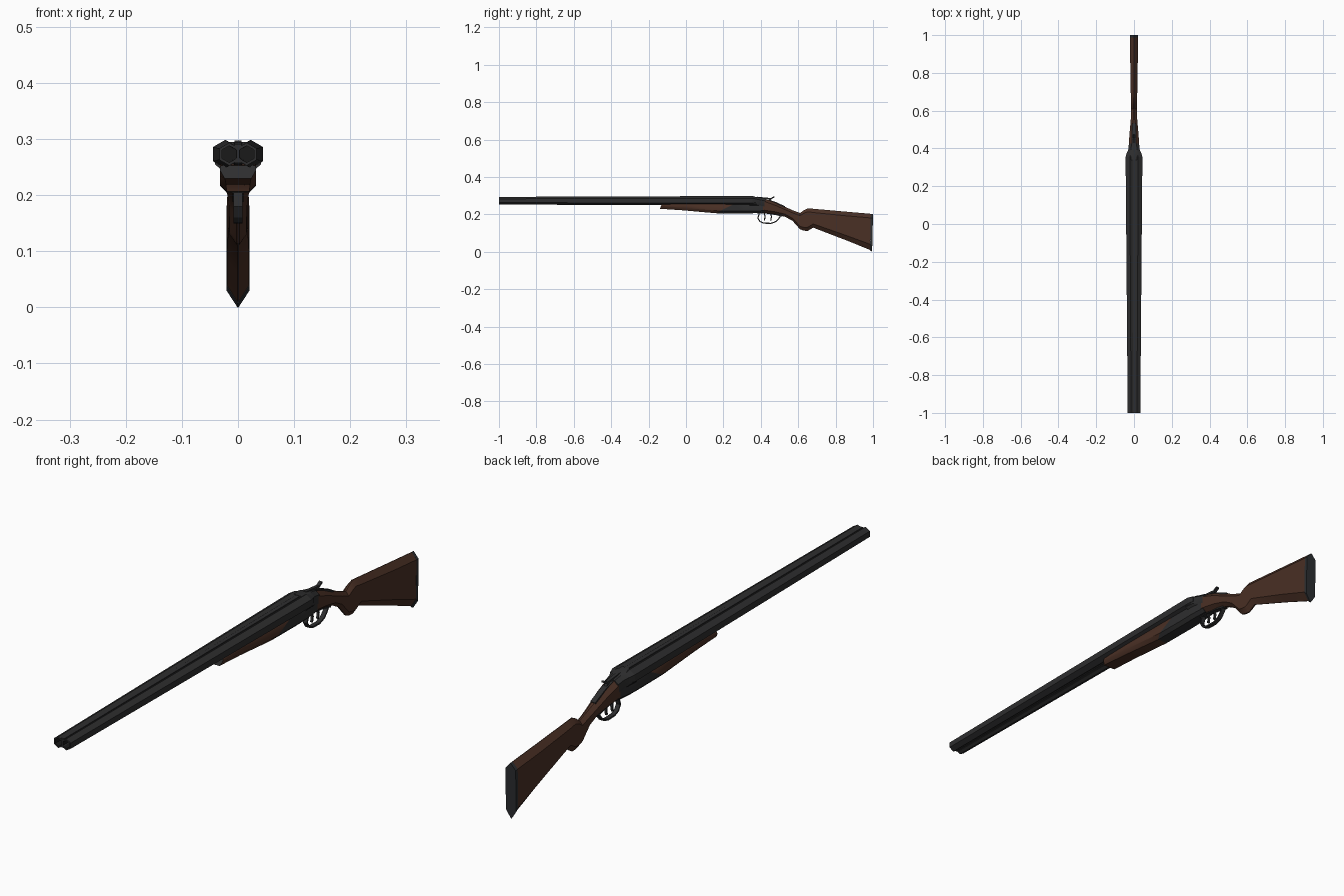
import bpy, bmesh, math

def mat(name, rgb):
    m = bpy.data.materials.new(name)
    m.diffuse_color = (*rgb, 1)
    return m

STEEL = mat("dark_steel", (0.027, 0.027, 0.028))
WOOD = mat("walnut_wood", (0.068, 0.029, 0.018))
BUTT = mat("butt_rubber", (0.024, 0.027, 0.030))
BORE = mat("bore_black", (0.010, 0.010, 0.010))

def finish(name, bm, mats, angle=35):
    bmesh.ops.recalc_face_normals(bm, faces=bm.faces)
    me = bpy.data.meshes.new(name)
    bm.to_mesh(me)
    bm.free()
    ob = bpy.data.objects.new(name, me)
    bpy.context.collection.objects.link(ob)
    for m in mats:
        me.materials.append(m)
    bpy.ops.object.select_all(action='DESELECT')
    ob.select_set(True)
    bpy.context.view_layer.objects.active = ob
    if angle:
        bpy.ops.object.shade_smooth_by_angle(angle=math.radians(angle))
    return ob

def bridge(bm, rings):
    faces = []
    for a, b in zip(rings, rings[1:]):
        n = len(a)
        faces.append([bm.faces.new((a[i], a[(i + 1) % n], b[(i + 1) % n], b[i])) for i in range(n)])
    return faces

def loft(name, sections, mats, front=0):
    """Section: y, top, bottom, half width, top flat, bottom flat, top chamfer, bottom chamfer, top shear."""
    bm = bmesh.new()
    rings = []
    for y, t, b, w, tw, bw, ct, cb, sh in sections:
        half = [(tw, t), (w, t - ct), (w, b + cb), (bw, b)]
        pts = half + [(-x, z) for x, z in reversed(half)]
        rings.append([bm.verts.new((x, y + sh * (z - b) / (t - b), z)) for x, z in pts])
    bridge(bm, rings)
    cap = bm.faces.new(rings[0])
    cap.material_index = front
    bm.faces.new(rings[-1])
    return finish(name, bm, mats)

def strip(name, path, half, thick):
    """Flat bar following a y-z path."""
    bm = bmesh.new()
    rows = [[bm.verts.new((s * half, y, z)) for s in (-1, 1)] for y, z in path]
    for a, b in zip(rows, rows[1:]):
        bm.faces.new((a[0], a[1], b[1], b[0]))
    ob = finish(name, bm, [STEEL], 0)
    sol = ob.modifiers.new("thickness", 'SOLIDIFY')
    sol.thickness = thick
    sol.offset = 0
    return ob

# Twin six-sided barrels, tapered, with hollow muzzles
def barrel(name, side):
    bm = bmesh.new()
    rings = []
    for y, r, cx in ((0.378, 0.018, 0.022), (0.355, 0.0255, 0.0225), (0.15, 0.0245, 0.0215),
                     (-1, 0.0205, 0.0155), (-1, 0.015, 0.0155), (-0.85, 0.015, 0.0165)):
        rings.append([bm.verts.new((side * cx + r * math.sin(k * math.pi / 3), y,
                                    0.273 + r * math.cos(k * math.pi / 3))) for k in range(6)])
    rows = bridge(bm, rings)
    for f in rows[-1] + [bm.faces.new(rings[-1])]:
        f.material_index = 1
    bm.faces.new(rings[0])
    finish(name, bm, [STEEL, BORE], 0)

barrel("barrel_right", 1)
barrel("barrel_left", -1)

# Ribs filling the gap above and below the barrels
loft("top_rib", [(-0.998, 0.291, 0.280, 0.006, 0.006, 0.003, 0.003, 0.003, 0),
                 (0.37, 0.294, 0.278, 0.008, 0.008, 0.003, 0.003, 0.003, 0)], [STEEL])
loft("under_rib", [(-0.998, 0.266, 0.257, 0.006, 0.003, 0.005, 0.003, 0.003, 0),
                   (0.2, 0.268, 0.253, 0.010, 0.004, 0.008, 0.003, 0.003, 0)], [STEEL])

# Wooden fore-end with a steel front tip
loft("fore_end", [(-0.14, 0.253, 0.230, 0.032, 0.030, 0.024, 0.003, 0.014, 0.01),
                  (-0.02, 0.256, 0.222, 0.032, 0.030, 0.022, 0.003, 0.012, 0.02),
                  (0.16, 0.258, 0.206, 0.032, 0.030, 0.020, 0.003, 0.012, 0.10)], [WOOD, STEEL], 1)

# Receiver block and breech face
loft("receiver", [(0.16, 0.258, 0.206, 0.032, 0.030, 0.020, 0.003, 0.012, 0.10),
                  (0.30, 0.262, 0.205, 0.032, 0.030, 0.020, 0.003, 0.012, 0.03),
                  (0.36, 0.266, 0.206, 0.032, 0.030, 0.020, 0.003, 0.012, 0),
                  (0.42, 0.266, 0.208, 0.027, 0.024, 0.016, 0.003, 0.012, 0)], [STEEL])
loft("breech_face", [(0.34, 0.295, 0.245, 0.041, 0.022, 0.030, 0.012, 0.010, 0),
                     (0.375, 0.294, 0.245, 0.038, 0.020, 0.028, 0.012, 0.010, 0),
                     (0.395, 0.290, 0.240, 0.030, 0.016, 0.024, 0.012, 0.010, 0),
                     (0.425, 0.284, 0.230, 0.027, 0.013, 0.022, 0.012, 0.010, 0)], [STEEL])

# Stock: wrist, pistol grip and butt
P = 0.001
loft("stock", [(0.412, 0.285, 0.209, 0.028, 0.012, 0.012, 0.014, 0.014, 0),
               (0.476, 0.265, 0.200, 0.024, 0.008, 0.008, 0.016, 0.014, 0),
               (0.53, 0.240, 0.187, 0.019, 0.005, 0.005, 0.015, 0.014, 0),
               (0.57, 0.222, 0.165, 0.016, 0.003, 0.003, 0.014, 0.014, 0),
               (0.61, 0.207, 0.120, 0.015, 0.003, 0.003, 0.014, 0.016, 0),
               (0.63, 0.222, 0.113, 0.016, 0.003, 0.003, 0.016, 0.018, 0),
               (0.65, 0.232, 0.111, 0.016, 0.002, 0.002, 0.018, 0.020, 0),
               (0.68, 0.230, 0.129, 0.017, P, P, 0.020, 0.020, 0),
               (0.86, 0.214, 0.060, 0.020, P, P, 0.022, 0.026, 0),
               (0.984, 0.203, 0.010, 0.020, P, P, 0.022, 0.030, 0.004)], [WOOD])
loft("butt_plate", [(0.984, 0.203, 0.008, 0.0205, P, P, 0.022, 0.030, 0.004),
                    (0.995, 0.202, 0.0, 0.0205, P, P, 0.022, 0.030, 0.005)], [BUTT])

# Metal tangs above and below the wrist
strip("top_tang", [(0.41, 0.284), (0.476, 0.2645), (0.53, 0.240)], 0.010, 0.006)
strip("trigger_plate", [(0.38, 0.207), (0.42, 0.208), (0.476, 0.200), (0.515, 0.191)], 0.010, 0.006)

# Top lever with upturned thumb piece
strip("top_lever", [(0.38, 0.291), (0.43, 0.286), (0.455, 0.284), (0.472, 0.294)], 0.006, 0.007)
strip("lever_post", [(0.445, 0.286), (0.455, 0.268)], 0.005, 0.01)

# Trigger guard and two triggers
strip("trigger_guard", [(0.392, 0.206), (0.384, 0.180), (0.395, 0.162), (0.415, 0.153),
                        (0.455, 0.152), (0.482, 0.162), (0.498, 0.180), (0.506, 0.194)], 0.008, 0.006)
for name, y in (("front_trigger", 0.418), ("rear_trigger", 0.452)):
    strip(name, [(y, 0.208), (y + 0.005, 0.188), (y + 0.001, 0.168)], 0.004, 0.006)
